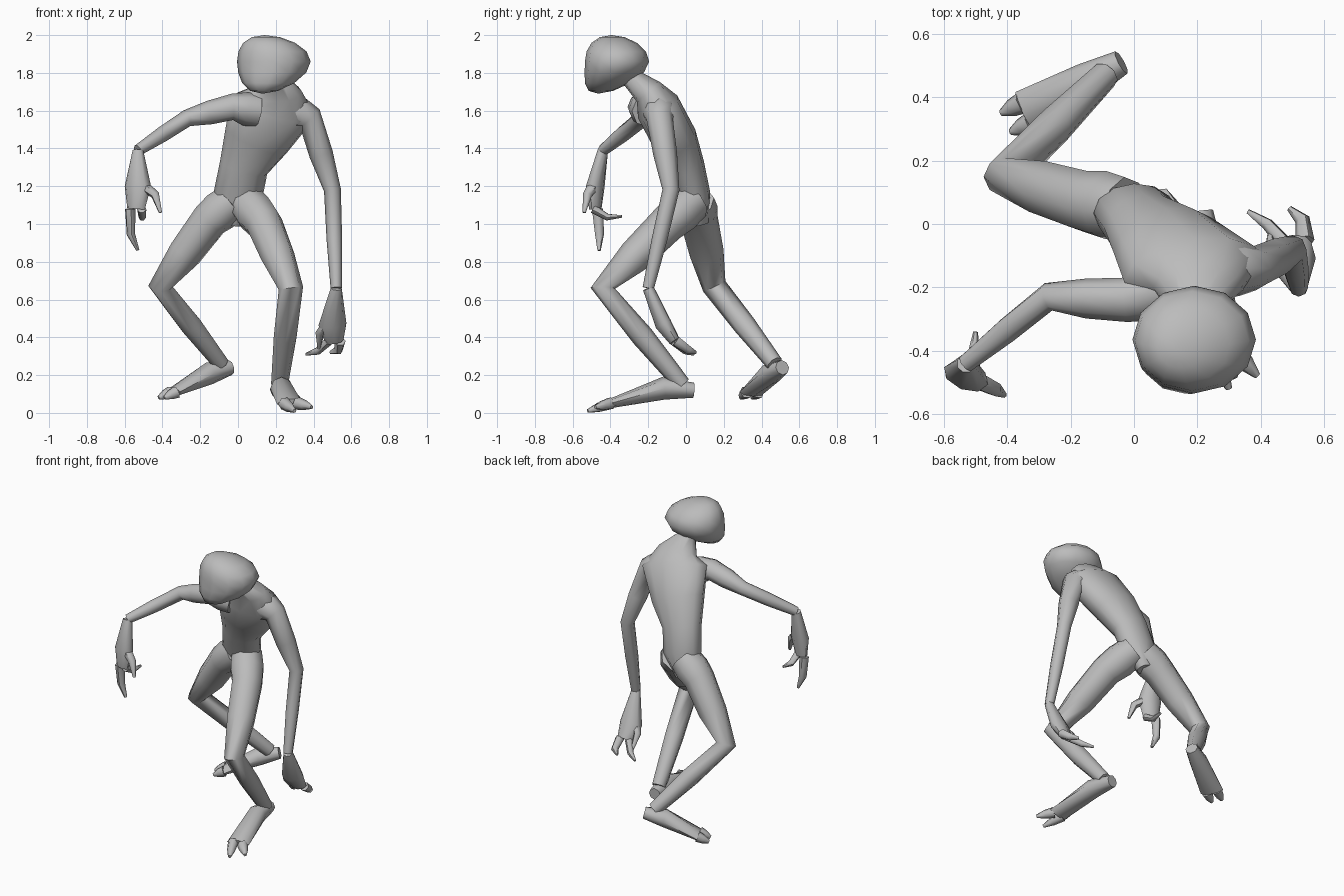
import bpy
import bmesh
from math import cos, sin, pi, radians
from mathutils import Vector

default_cube = bpy.data.objects.get("Cube")
if default_cube:
    bpy.data.objects.remove(default_cube, do_unlink=True)

# One plain skin colour
skin = bpy.data.materials.new("grey_skin")
skin.use_nodes = True
skin.diffuse_color = (.5, .5, .5, 1)
shader = skin.node_tree.nodes["Principled BSDF"]
shader.inputs["Base Color"].default_value = skin.diffuse_color

outward_x = Vector((1, 0, 0))
backward_y = Vector((0, 1, 0))


def add_object(name, bm):
    """Turn a bmesh into a smooth shaded object with the skin colour."""
    bmesh.ops.recalc_face_normals(bm, faces=bm.faces)
    mesh = bpy.data.meshes.new(name)
    bm.to_mesh(mesh)
    bm.free()
    mesh.materials.append(skin)
    obj = bpy.data.objects.new(name, mesh)
    bpy.context.collection.objects.link(obj)
    bpy.ops.object.select_all(action='DESELECT')
    obj.select_set(True)
    bpy.context.view_layer.objects.active = obj
    bpy.ops.object.shade_smooth_by_angle(angle=radians(60))


def loft(name, path, widths, depths, across, sides=8):
    """Skin elliptical rings that face along a path of points."""
    bm = bmesh.new()
    path = [Vector(point) for point in path]
    last = len(path) - 1
    rings = []
    for i, (centre, width, depth) in enumerate(zip(path, widths, depths)):
        before = (centre - path[max(i - 1, 0)]).normalized()
        after = (path[min(i + 1, last)] - centre).normalized()
        tangent = (before + after).normalized()
        side = (across - tangent * across.dot(tangent)).normalized()
        front = tangent.cross(side)
        ring = []
        for k in range(sides):
            angle = 2 * pi * k / sides
            offset = side * cos(angle) * width + front * sin(angle) * depth
            ring.append(bm.verts.new(centre + offset))
        rings.append(ring)
    for lower, upper in zip(rings, rings[1:]):
        for k in range(sides):
            following = (k + 1) % sides
            bm.faces.new((lower[k], lower[following], upper[following], upper[k]))
    bm.faces.new(rings[0])
    bm.faces.new(rings[-1])
    add_object(name, bm)


def limb(name, joints, radii, across):
    """A round limb with a slight muscle bulge halfway between joints."""
    path = [Vector(joints[0])]
    sizes = [radii[0]]
    for i in range(1, len(joints)):
        joint = Vector(joints[i])
        path += [path[-1].lerp(joint, .5), joint]
        sizes += [(radii[i - 1] + radii[i]) * .55, radii[i]]
    loft(name, path, sizes, sizes, across)


def digit(name, root, tip, thick, bend, across):
    """A tapering finger or toe, bent in the middle."""
    middle = root.lerp(tip, .5) + bend
    sizes = [thick, thick * .8, thick * .3]
    loft(name, [root, middle, tip], sizes, sizes, across, sides=6)


def hand(side_name, wrist, palm, knuckles, outward, outer_tip, inner_tip, thumb_tip):
    """A flat palm with two fingers and a thumb."""
    palm, knuckles, outward = Vector(palm), Vector(knuckles), Vector(outward)
    loft(side_name + "_hand", [wrist, palm, knuckles],
         [.03, .075, .05], [.03, .045, .03], outward)
    bend = (knuckles - palm) * .2
    spread = outward * .03
    digit(side_name + "_outer_finger", knuckles + spread, Vector(outer_tip),
          .03, bend + spread / 2, outward)
    digit(side_name + "_inner_finger", knuckles - spread, Vector(inner_tip),
          .025, bend, outward)
    digit(side_name + "_thumb", palm - spread, Vector(thumb_tip),
          .03, -bend - spread / 2, outward)


def foot(side_name, heel, instep, ball, outward, outer_tip, inner_tip):
    """A long wedge of a foot with two toes."""
    ball, outward = Vector(ball), Vector(outward)
    loft(side_name + "_foot", [heel, instep, ball],
         [.04, .06, .075], [.04, .06, .025], outward)
    for label, sign, tip in (("outer", 1, outer_tip), ("inner", -1, inner_tip)):
        digit(side_name + "_" + label + "_toe", ball + outward * sign * .035,
              Vector(tip), .035, Vector(), outward)


# Torso and neck, leaning forward and to the left
loft("torso",
     [(-.03, .07, 1), (0, .04, 1.15), (.03, 0, 1.3), (.1, -.06, 1.45),
      (.19, -.15, 1.62), (.2, -.2, 1.7), (.19, -.3, 1.78)],
     [.05, .13, .13, .18, .23, .14, .05],
     [.05, .09, .1, .12, .12, .08, .05], outward_x, sides=12)

# Head: a broad skull whose underside is drawn forward to a small chin
head = bmesh.new()
bmesh.ops.create_uvsphere(head, u_segments=12, v_segments=8, radius=1)
for vert in head.verts:
    low = max(0, -vert.co.z) ** 2
    high = max(0, vert.co.z) ** 2
    vert.co = (.19 + .195 * vert.co.x - .06 * low - .05 * high,
               -.365 + .17 * vert.co.y - .1 * low - .03 * high,
               1.86 + .14 * vert.co.z - .03 * low)
add_object("head", head)

# Arms: chest, shoulder, elbow, wrist
arm_radii = [.09, .07, .045, .03]
right_wrist = (-.53, -.44, 1.39)
left_wrist = (.52, -.2, .66)
limb("right_arm", [(.1, -.2, 1.6), (-.03, -.24, 1.62), (-.27, -.23, 1.56),
                   right_wrist], arm_radii, backward_y)
limb("left_arm", [(.28, -.14, 1.6), (.38, -.14, 1.56), (.5, -.08, 1.18),
                  left_wrist], arm_radii, backward_y)

# Hands
hand("right", right_wrist, palm=(-.53, -.48, 1.2), knuckles=(-.54, -.48, 1.08),
     outward=(-1, .4, 0), outer_tip=(-.53, -.46, .86),
     inner_tip=(-.5, -.34, 1.04), thumb_tip=(-.41, -.54, 1.06))
hand("left", left_wrist, palm=(.5, -.12, .47), knuckles=(.51, -.06, .38),
     outward=(1, .2, 0), outer_tip=(.49, .05, .32),
     inner_tip=(.36, .04, .31), thumb_tip=(.43, -.03, .34))

# Legs: hip, thigh, knee, ankle
leg_radii = [.1, .1, .065, .045]
limb("left_leg", [(.04, .04, 1.12), (.14, -.1, 1), (.28, -.44, .66),
                  (.22, -.02, .15)], leg_radii, outward_x)
limb("right_leg", [(-.03, .05, 1.12), (-.15, .07, 1.02), (-.41, .15, .67),
                   (-.09, .47, .26)], leg_radii, outward_x)

# Feet
foot("left", heel=(.21, .04, .12), instep=(.23, -.12, .13), ball=(.28, -.4, .05),
     outward=(1, 0, 0), outer_tip=(.39, -.48, .03), inner_tip=(.3, -.52, .01))
foot("right", heel=(-.04, .51, .24), instep=(-.15, .45, .21), ball=(-.34, .35, .11),
     outward=(-.4, .9, 0), outer_tip=(-.42, .35, .08), inner_tip=(-.39, .29, .08))
